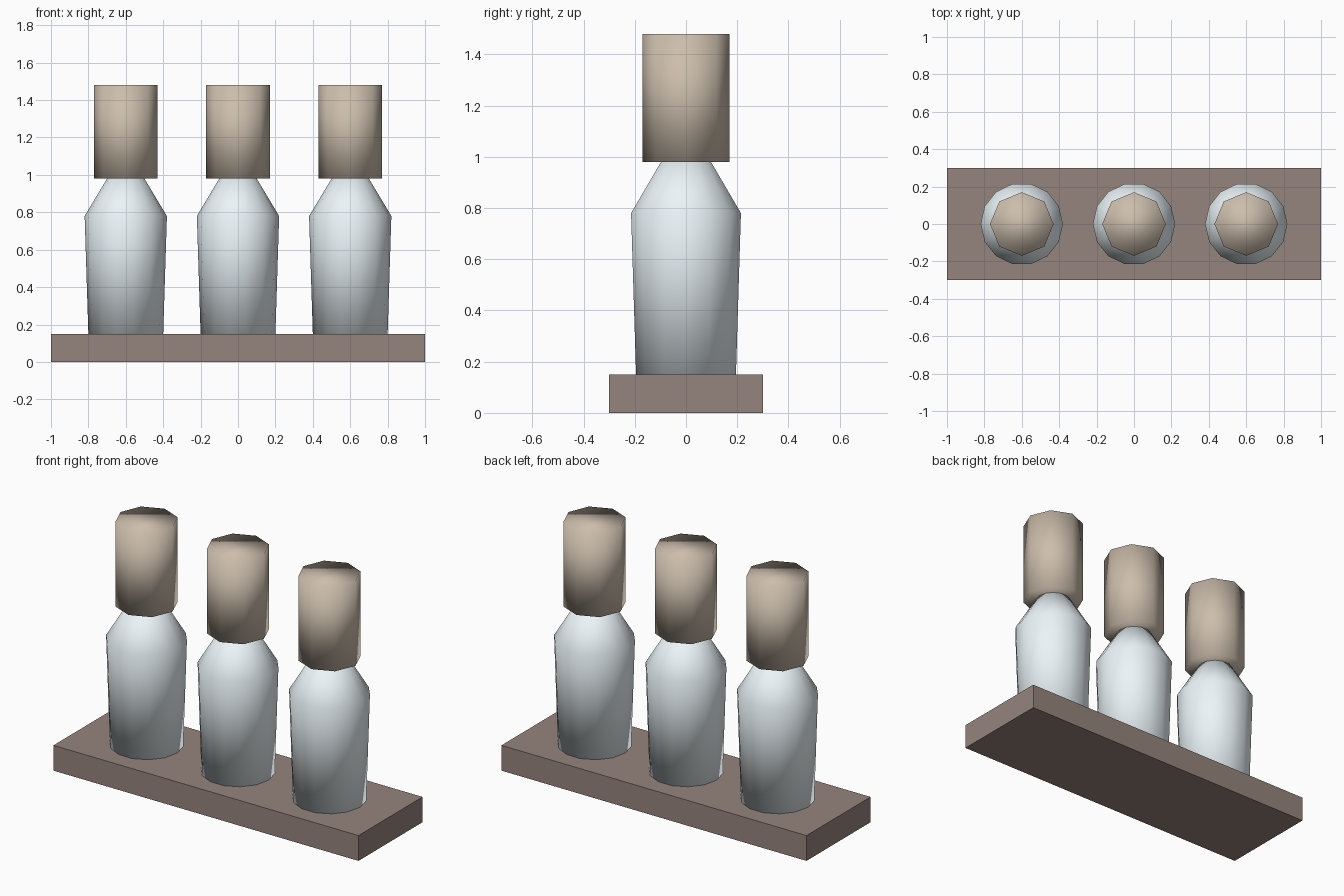
import bpy, bmesh, math

if "Cube" in bpy.data.objects:
    bpy.data.objects.remove(bpy.data.objects["Cube"])


def material(name, color):
    m = bpy.data.materials.new(name)
    m.diffuse_color = (*color, 1)
    m.use_nodes = True
    m.node_tree.nodes["Principled BSDF"].inputs["Base Color"].default_value = m.diffuse_color
    return m


def finish(bm, name, mat, x=0, smooth=True):
    bmesh.ops.recalc_face_normals(bm, faces=bm.faces)
    for f in bm.faces:
        f.smooth = smooth
    me = bpy.data.meshes.new(name)
    bm.to_mesh(me)
    bm.free()
    me.materials.append(mat)
    ob = bpy.data.objects.new(name, me)
    ob.location.x = x
    bpy.context.collection.objects.link(ob)


def lathe(name, profile, sides, mat, x):
    """Closed solid of revolution from (radius, z) points."""
    bm = bmesh.new()
    step = math.tau / sides
    rings = [[bm.verts.new((r * math.cos(i * step), r * math.sin(i * step), z))
              for i in range(sides)] for r, z in profile]
    for a, b in zip(rings, rings[1:]):
        for i in range(sides):
            j = (i + 1) % sides
            bm.faces.new((a[i], a[j], b[j], b[i]))
    bm.faces.new(rings[0])
    bm.faces.new(rings[-1])
    finish(bm, name, mat, x)


wood = material("dark_wood", (0.30, 0.23, 0.20))
glass = material("pale_glass", (0.83, 0.91, 0.94))
cork = material("cork", (0.60, 0.51, 0.41))

# Rectangular stand
bm = bmesh.new()
bmesh.ops.create_cube(bm, size=1)
for v in bm.verts:
    v.co = (v.co.x * 2, v.co.y * 0.6, (v.co.z + 0.5) * 0.15)
finish(bm, "stand", wood, smooth=False)

# Three bottles with octagonal stoppers
for side, x in (("left", -0.6), ("middle", 0), ("right", 0.6)):
    lathe(f"bottle_{side}", [(0.2, 0.15), (0.22, 0.78), (0.1, 0.98)], 14, glass, x)
    lathe(f"stopper_{side}", [(0.17, 0.98), (0.17, 1.48)], 8, cork, x)
